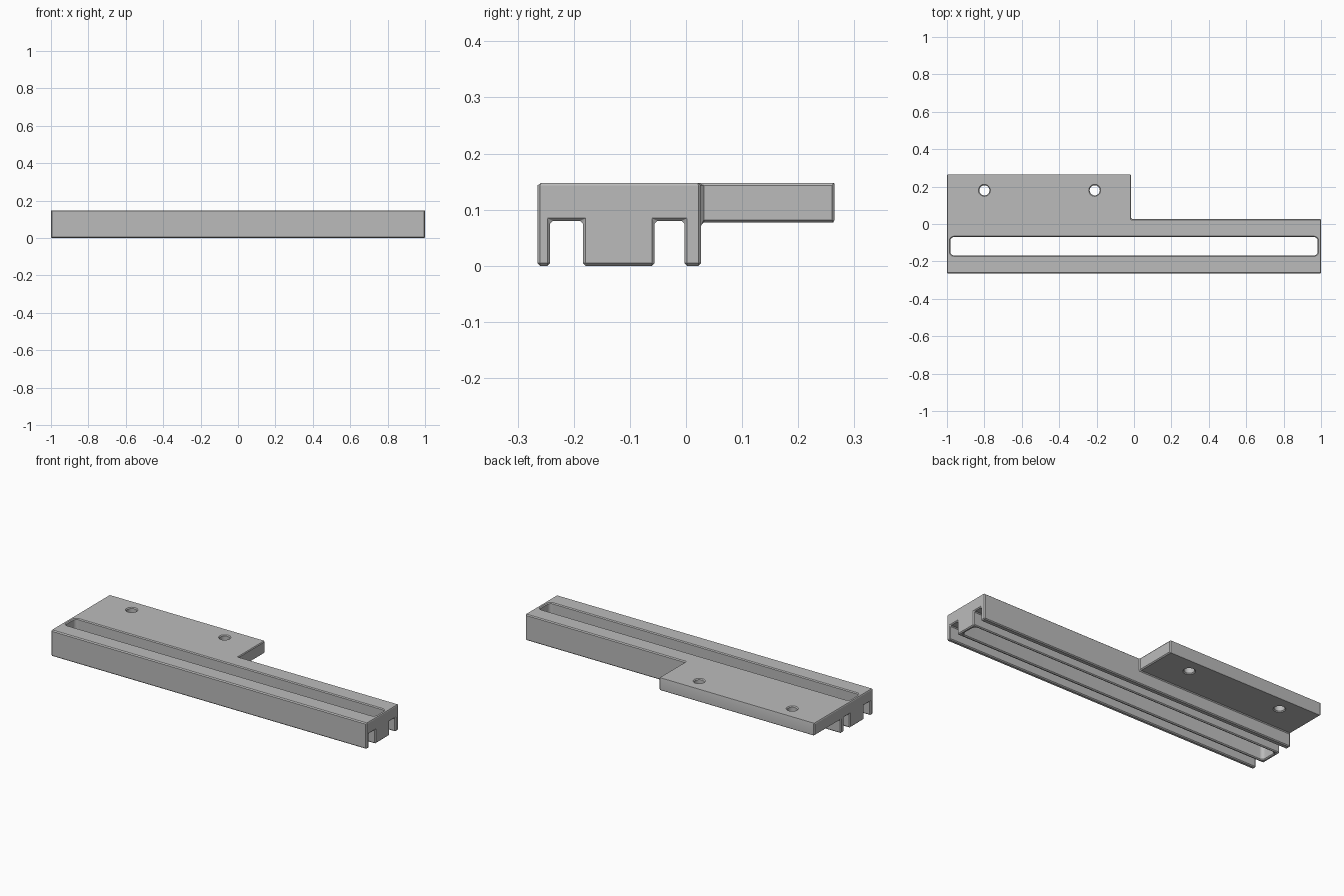
import bpy, bmesh
from math import radians
from mathutils import Matrix, Vector

default = bpy.data.objects.get("Cube")
if default:
    bpy.data.objects.remove(default, do_unlink=True)

TOP = 0.148
PLATE_UNDERSIDE = 0.077
RAIL_BACK = 0.027
FAR = 1.5            # overshoot for cutters

grey = bpy.data.materials.new("plain_grey")
grey.use_nodes = True
colour = (0.5, 0.5, 0.5, 1)
grey.diffuse_color = colour
grey.node_tree.nodes["Principled BSDF"].inputs["Base Color"].default_value = colour


def finish(bm, name):
    bmesh.ops.recalc_face_normals(bm, faces=bm.faces)
    mesh = bpy.data.meshes.new(name)
    bm.to_mesh(mesh)
    bm.free()
    mesh.materials.append(grey)
    obj = bpy.data.objects.new(name, mesh)
    bpy.context.collection.objects.link(obj)
    return obj


def box(name, low, high, corner=0):
    """Box between two corners, optionally with rounded upright edges."""
    low, high = Vector(low), Vector(high)
    bm = bmesh.new()
    bmesh.ops.create_cube(bm, size=1)
    bmesh.ops.scale(bm, vec=high - low, verts=bm.verts)
    bmesh.ops.translate(bm, vec=(low + high) / 2, verts=bm.verts)
    if corner:
        upright = [e for e in bm.edges
                   if abs(e.verts[0].co.z - e.verts[1].co.z) > 0.01]
        bmesh.ops.bevel(bm, geom=upright, offset=corner, segments=6,
                        profile=0.5, affect='EDGES')
    return finish(bm, name)


def drill(name, x, y, radius):
    bm = bmesh.new()
    bmesh.ops.create_cone(bm, cap_ends=True, segments=32, radius1=radius,
                          radius2=radius, depth=1,
                          matrix=Matrix.Translation((x, y, 0)))
    return finish(bm, name)


# Solid blank
body = box("slotted_rail_bracket", (-1, -0.265, 0), (1, 0.265, TOP))

# Cutters: side notch, space under the plate, two grooves, long slot, bolt holes
cutters = [
    box("notch_cutter", (-0.015, RAIL_BACK, -1), (FAR, FAR, 1)),
    box("under_plate_cutter", (-FAR, RAIL_BACK, -1), (FAR, FAR, PLATE_UNDERSIDE)),
    box("front_groove_cutter", (-FAR, -0.242, -1), (FAR, -0.184, 0.08)),
    box("back_groove_cutter", (-FAR, -0.056, -1), (FAR, -0.003, 0.08)),
    box("slot_cutter", (-0.982, -0.168, -1), (0.982, -0.07, 1), corner=0.02),
    drill("left_hole_cutter", -0.21, 0.18, 0.027),
    drill("right_hole_cutter", -0.8, 0.18, 0.027),
]

bpy.ops.object.select_all(action='DESELECT')
bpy.context.view_layer.objects.active = body
body.select_set(True)
for cutter in cutters:
    cutter.hide_render = True
    mod = body.modifiers.new("cut", 'BOOLEAN')
    mod.operation = 'DIFFERENCE'
    mod.solver = 'EXACT'
    mod.object = cutter
    bpy.ops.object.modifier_apply(modifier=mod.name)
    bpy.data.objects.remove(cutter, do_unlink=True)

# Small chamfer on every sharp edge
chamfer = body.modifiers.new("chamfer", 'BEVEL')
chamfer.width = 0.005
chamfer.segments = 1
chamfer.limit_method = 'ANGLE'
chamfer.angle_limit = radians(35)
chamfer.use_clamp_overlap = False
bpy.ops.object.modifier_apply(modifier=chamfer.name)
bpy.ops.object.shade_smooth_by_angle(angle=radians(20))
